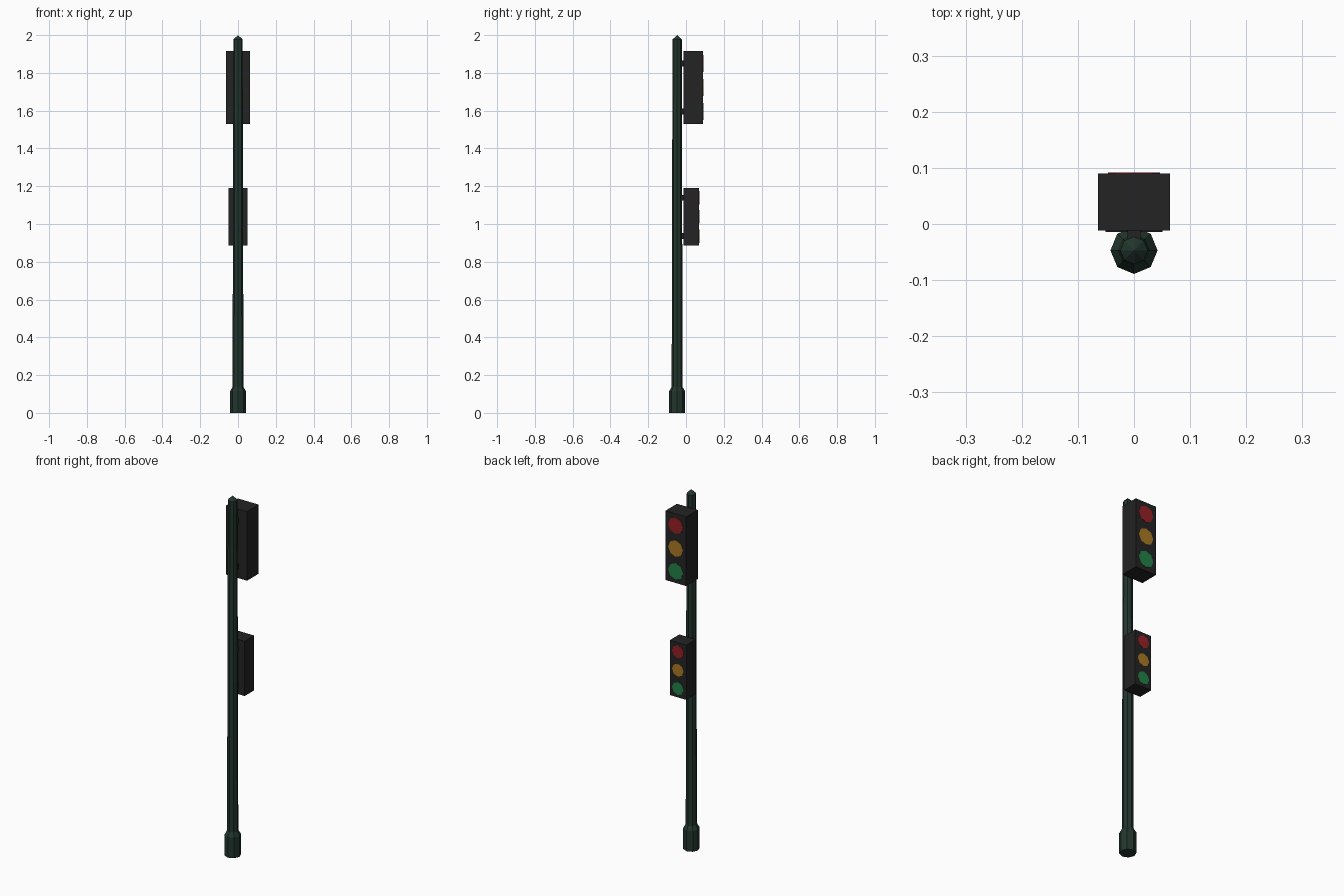
import bpy, bmesh, math
from mathutils import Matrix

cube = bpy.data.objects.get("Cube")
if cube:
    bpy.data.objects.remove(cube, do_unlink=True)


def material(name, r, g, b):
    m = bpy.data.materials.new(name)
    m.diffuse_color = (r, g, b, 1)
    m.use_nodes = True
    bsdf = next(n for n in m.node_tree.nodes if n.type == 'BSDF_PRINCIPLED')
    bsdf.inputs["Base Color"].default_value = (r, g, b, 1)
    return m


POLE = material("dark green paint", 0.016, 0.037, 0.027)
CASE = material("black casing", 0.017, 0.017, 0.017)
RED = material("red lens", 0.30, 0.015, 0.017)
AMBER = material("amber lens", 0.40, 0.19, 0.017)
GREEN = material("green lens", 0.017, 0.22, 0.065)


def add_object(name, bm, mat):
    bmesh.ops.recalc_face_normals(bm, faces=bm.faces)
    mesh = bpy.data.meshes.new(name)
    bm.to_mesh(mesh)
    bm.free()
    mesh.materials.append(mat)
    ob = bpy.data.objects.new(name, mesh)
    bpy.context.collection.objects.link(ob)
    return ob


def box(name, half_x, y0, y1, z0, z1, mat):
    bm = bmesh.new()
    place = Matrix.Translation((0, (y0 + y1) / 2, (z0 + z1) / 2))
    size = Matrix.Diagonal((2 * half_x, y1 - y0, z1 - z0, 1))
    bmesh.ops.create_cube(bm, size=1, matrix=place @ size)
    return add_object(name, bm, mat)


def lens(name, radius, y, z, mat):
    bm = bmesh.new()
    place = Matrix.Translation((0, y, z)) @ Matrix.Rotation(math.pi / 2, 4, 'X')
    bmesh.ops.create_cone(bm, cap_ends=True, segments=8, radius1=radius,
                          radius2=radius, depth=0.003, matrix=place)
    return add_object(name, bm, mat)


# Pole: eight-sided lathe with a collar at the foot and a pointed cap
SIDES, POLE_Y = 8, -0.047
profile = [(0.042, 0), (0.042, 0.115), (0.029, 0.137), (0.0245, 1.977)]
bm = bmesh.new()
rings = []
for r, z in profile:
    rings.append([bm.verts.new((r * math.cos(a), POLE_Y + r * math.sin(a), z))
                  for a in (math.tau * i / SIDES for i in range(SIDES))])
tip = bm.verts.new((0, POLE_Y, 2))
bm.faces.new(rings[0])
for i in range(SIDES):
    j = (i + 1) % SIDES
    for low, high in zip(rings, rings[1:]):
        bm.faces.new((low[i], low[j], high[j], high[i]))
    bm.faces.new((rings[-1][i], rings[-1][j], tip))
add_object("pole", bm, POLE)


# Signal heads: casing, two brackets to the pole, three lenses on the back
def signal(name, half_x, y0, y1, z0, z1, radius, spacing):
    box(name + "_casing", half_x, y0, y1, z0, z1, CASE)
    mid = (z0 + z1) / 2
    for label, side in (("upper", 1), ("lower", -1)):
        z = mid + side * (z1 - z0) * 0.33
        box(f"{name}_{label}_bracket", 0.012, -0.04, y0 + 0.002,
            z - 0.015, z + 0.015, CASE)
    for label, mat, step in (("red", RED, 1), ("amber", AMBER, 0), ("green", GREEN, -1)):
        lens(f"{name}_{label}_lens", radius, y1, mid + step * spacing, mat)


signal("main_signal", 0.064, -0.012, 0.09, 1.53, 1.915, 0.046, 0.127)
signal("small_signal", 0.051, -0.014, 0.07, 0.885, 1.19, 0.036, 0.102)
